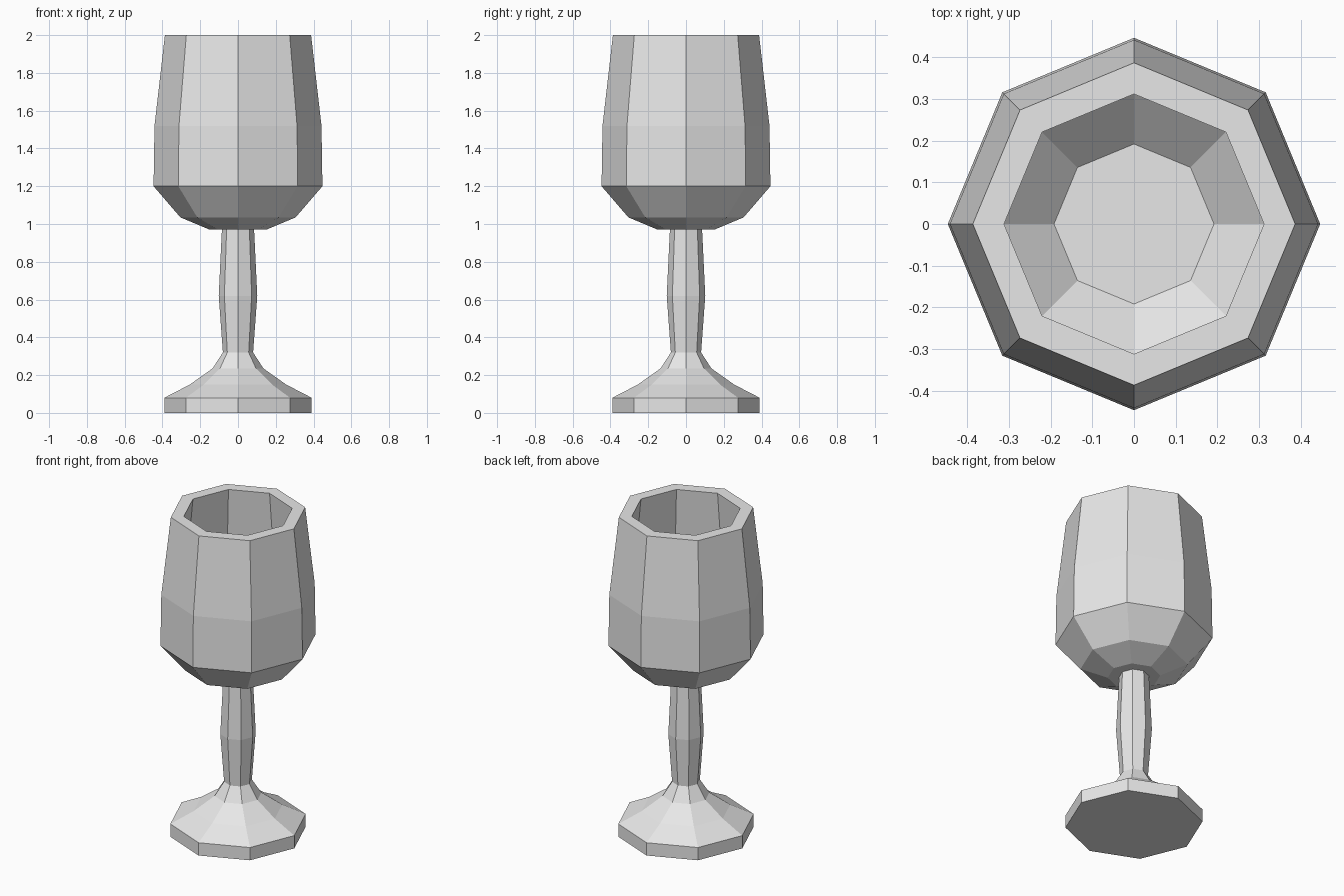
import bpy
import bmesh
from math import cos, sin, pi

SIDES = 8

cube = bpy.data.objects.get("Cube")
if cube:
    bpy.data.objects.remove(cube, do_unlink=True)

# One plain grey for the whole goblet
grey = bpy.data.materials.new("light_grey")
grey.use_nodes = True
grey.diffuse_color = (0.8, 0.8, 0.8, 1)
grey.node_tree.nodes["Principled BSDF"].inputs["Base Color"].default_value = (0.8, 0.8, 0.8, 1)


def lathe(name, profile):
    """Revolve (radius, height) points into a faceted solid with capped ends."""
    bm = bmesh.new()
    rings = [[bm.verts.new((r * cos(2 * pi * i / SIDES), r * sin(2 * pi * i / SIDES), z))
              for i in range(SIDES)] for r, z in profile]
    for low, high in zip(rings, rings[1:]):
        for i in range(SIDES):
            j = (i + 1) % SIDES
            bm.faces.new((low[i], low[j], high[j], high[i]))
    bm.faces.new(rings[0][::-1])
    bm.faces.new(rings[-1])
    bmesh.ops.recalc_face_normals(bm, faces=bm.faces)
    mesh = bpy.data.meshes.new(name)
    bm.to_mesh(mesh)
    bm.free()
    mesh.materials.append(grey)
    obj = bpy.data.objects.new(name, mesh)
    bpy.context.collection.objects.link(obj)
    return obj


# Foot: short rim, then a concave slope up to the stem
lathe("foot", [(0.39, 0), (0.39, 0.08), (0.255, 0.15), (0.135, 0.235), (0.08, 0.32)])

# Stem: swells slightly in the middle, ends inside the bowl base
lathe("stem", [(0.08, 0.32), (0.102, 0.62), (0.085, 0.975)])

# Bowl: outside from the base up, over the rim, then down the inside to the floor
lathe("bowl", [(0.15, 0.97), (0.305, 1.035), (0.447, 1.2), (0.442, 1.52), (0.387, 2),
               (0.312, 2), (0.36, 1.52), (0.362, 1.24), (0.192, 1.09)])
